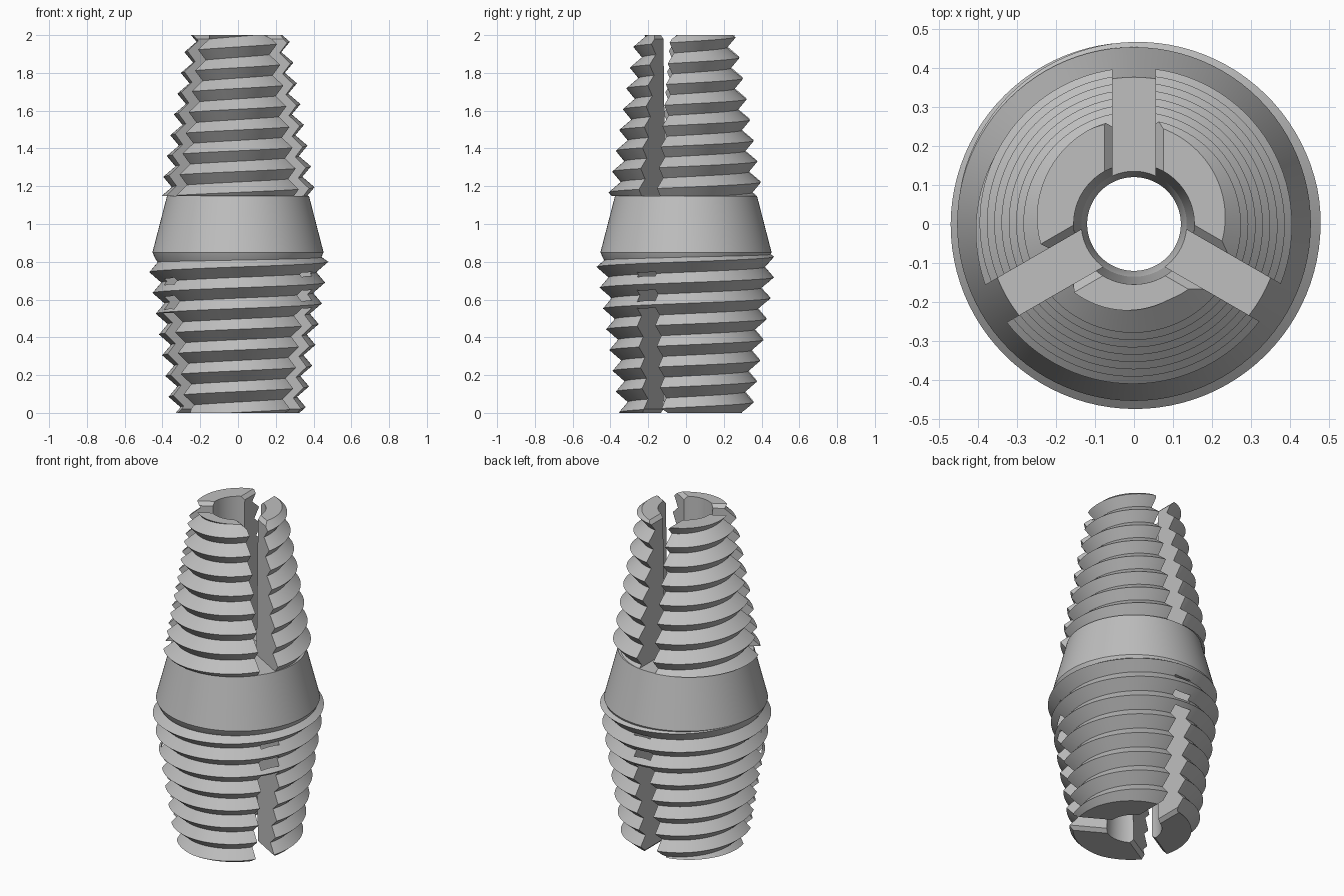
import bpy
import bmesh
import math
from mathutils import Matrix

cube = bpy.data.objects.get("Cube")
if cube:
    bpy.data.objects.remove(cube)

SEGMENTS = 96
PITCH = 0.11
DEPTH = 0.055

grey = bpy.data.materials.new("plain_grey")
grey.use_nodes = True
grey.diffuse_color = (0.52, 0.52, 0.52, 1)
grey.node_tree.nodes["Principled BSDF"].inputs["Base Color"].default_value = (0.52, 0.52, 0.52, 1)


def make_object(name, bm):
    bmesh.ops.recalc_face_normals(bm, faces=bm.faces)
    mesh = bpy.data.meshes.new(name)
    bm.to_mesh(mesh)
    bm.free()
    mesh.materials.append(grey)
    obj = bpy.data.objects.new(name, mesh)
    bpy.context.collection.objects.link(obj)
    return obj


def lathe(name, profile, closed):
    """Spin a (radius, height) profile; an open one gets flat caps."""
    bm = bmesh.new()
    rings = []
    for r, z in profile:
        ring = []
        for i in range(SEGMENTS):
            a = math.tau * i / SEGMENTS
            ring.append(bm.verts.new((r * math.cos(a), r * math.sin(a), z)))
        rings.append(ring)
    pairs = list(zip(rings, rings[1:]))
    if closed:
        pairs.append((rings[-1], rings[0]))
    else:
        bm.faces.new(rings[0])
        bm.faces.new(rings[-1])
    for low, high in pairs:
        for i in range(SEGMENTS):
            j = (i + 1) % SEGMENTS
            bm.faces.new((low[i], low[j], high[j], high[i]))
    return make_object(name, bm)


def thread(name, bottom, top, crest_z, crest_radius):
    """Solid right-handed V thread, trimmed flat at both ends."""
    def point(a, z):
        z = min(max(z, bottom), top)
        turn = (z - crest_z) / PITCH - a / math.tau
        r = crest_radius(z) - DEPTH * 2 * abs(turn - round(turn))
        return (r * math.cos(a), r * math.sin(a), z)

    bm = bmesh.new()
    first = 2 * math.floor((bottom - crest_z) / PITCH) - 4
    count = 2 * math.ceil((top - bottom) / PITCH) + 10
    columns = []
    for i in range(SEGMENTS):
        a = math.tau * i / SEGMENTS
        columns.append([bm.verts.new(point(a, crest_z + PITCH * ((first + k) / 2 + i / SEGMENTS)))
                        for k in range(count)])
    for i in range(SEGMENTS):
        last = i == SEGMENTS - 1
        here = columns[i]
        after = columns[0][2:] if last else columns[i + 1]
        for k in range(min(len(here), len(after)) - 1):
            bm.faces.new((here[k], after[k], after[k + 1], here[k + 1]))
    bmesh.ops.remove_doubles(bm, verts=bm.verts, dist=0.0002)
    loose = [v for v in bm.verts if not v.link_faces]
    bmesh.ops.delete(bm, geom=loose, context='VERTS')
    rim = [e for e in bm.edges if e.is_boundary]
    bmesh.ops.holes_fill(bm, edges=rim, sides=0)
    return make_object(name, bm)


def slots(name, outer, z0, z1, width=0.11, tilt=0):
    """Three radial boxes, one every third of a turn, tilted about their length."""
    bm = bmesh.new()
    for k in range(3):
        turn = Matrix.Rotation(math.radians(90 + 120 * k), 4, 'Z')
        move = Matrix.Translation((outer / 2 + 0.01, 0, (z0 + z1) / 2))
        roll = Matrix.Rotation(math.radians(tilt), 4, 'X')
        size = Matrix.Diagonal((outer - 0.02, width, z1 - z0, 1))
        bmesh.ops.create_cube(bm, size=1, matrix=turn @ move @ roll @ size)
    return make_object(name, bm)


def cut(obj, cutters):
    for cutter in cutters:
        mod = obj.modifiers.new("cut", 'BOOLEAN')
        mod.operation = 'DIFFERENCE'
        mod.solver = 'EXACT'
        mod.object = cutter
    bpy.context.view_layer.update()
    depsgraph = bpy.context.evaluated_depsgraph_get()
    result = bpy.data.meshes.new_from_object(obj.evaluated_get(depsgraph))
    obj.modifiers.clear()
    obj.data = result


# Threaded ends
lower_thread = thread("lower_thread", 0, 0.85, 0.8,
                      lambda z: min(0.354 + 0.155 * z, 0.455 + 0.5 * (0.85 - z)))
upper_thread = thread("upper_thread", 1.148, 2, 1.195,
                      lambda z: 0.404 - 0.17 * (z - 1.2))

# Plain tapered collar with the bore through it
collar = lathe("tapered_collar",
               [(0.12, 0.79), (0.42, 0.79), (0.44, 0.82), (0.453, 0.85),
                (0.376, 1.148), (0.135, 1.148), (0.12, 1.1)],
               closed=True)

# Cutters: flared bore, open slots, slot run-out behind the crests, slot chamfers
bore = lathe("bore_cutter",
             [(0.155, -0.02), (0.135, 0.57), (0.12, 0.7), (0.12, 1.1), (0.135, 1.148), (0.155, 2.02)],
             closed=False)
lower_slots = slots("lower_slot_cutter", 0.7, -0.1, 0.53)
runouts = slots("slot_runout_cutter", 0.422, 0.5, 0.78)
upper_slots = slots("upper_slot_cutter", 0.7, 1.1, 2.1)
SIDE = 0.106
lower_chamfers = slots("lower_chamfer_cutter", 0.7, -SIDE / 2, SIDE / 2, SIDE, 45)
upper_chamfers = slots("upper_chamfer_cutter", 0.7, 2 - SIDE / 2, 2 + SIDE / 2, SIDE, 45)

cut(lower_thread, [bore, lower_slots, runouts, lower_chamfers])
cut(upper_thread, [bore, upper_slots, upper_chamfers])
for cutter in (bore, lower_slots, runouts, upper_slots, lower_chamfers, upper_chamfers):
    bpy.data.objects.remove(cutter)

# Smooth round surfaces, crisp thread edges
bpy.ops.object.select_all(action='DESELECT')
for obj in (lower_thread, collar, upper_thread):
    obj.select_set(True)
bpy.context.view_layer.objects.active = collar
bpy.ops.object.shade_smooth_by_angle(angle=math.radians(30))
